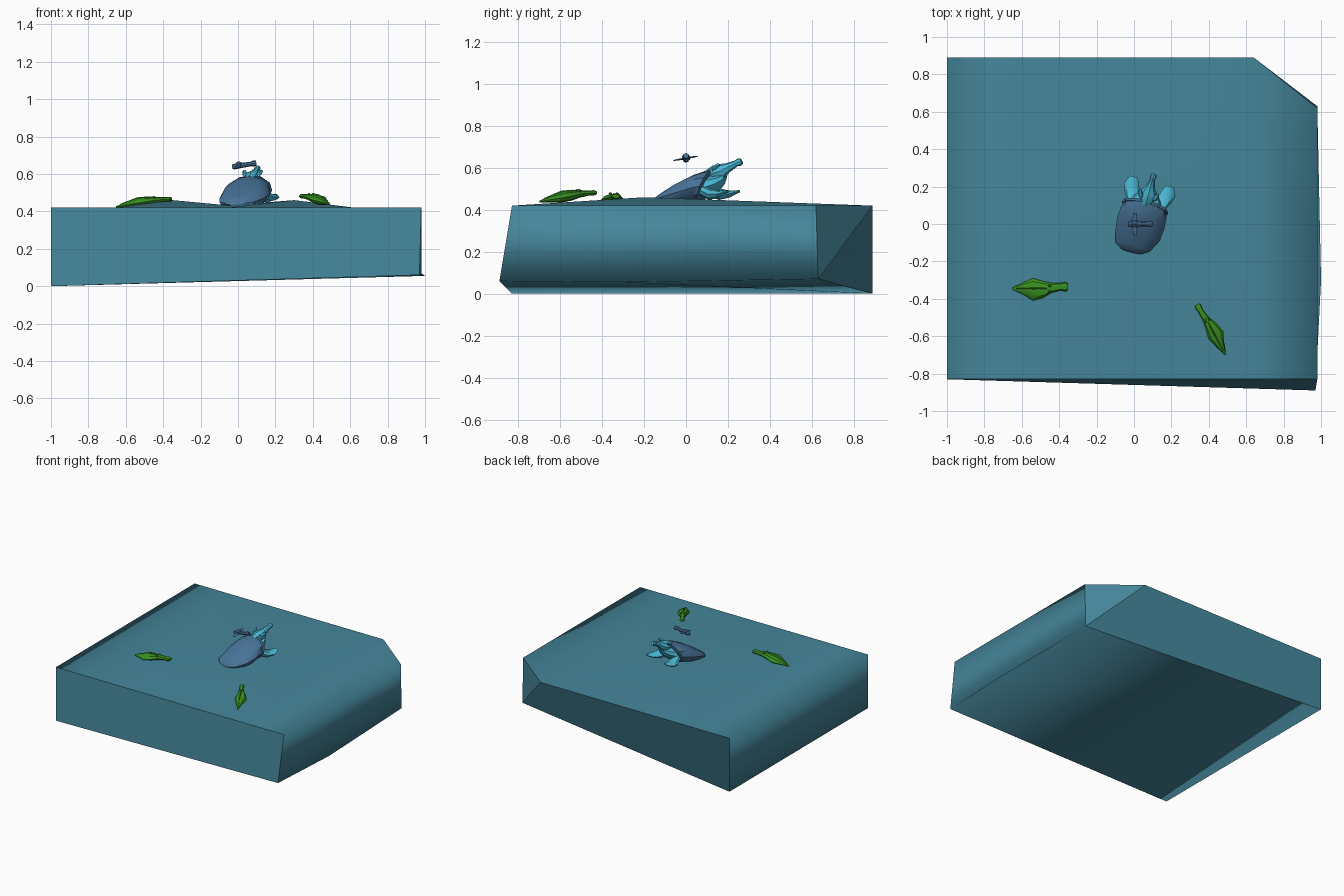
import bpy, bmesh
from math import radians, cos, sin, pi
from mathutils import Vector, Matrix

cube = bpy.data.objects.get("Cube")
if cube:
    bpy.data.objects.remove(cube, do_unlink=True)


def material(name, rgb):
    m = bpy.data.materials.new(name)
    m.use_nodes = True
    col = (*rgb, 1.0)
    m.diffuse_color = col
    m.node_tree.nodes["Principled BSDF"].inputs["Base Color"].default_value = col
    return m


WATER = material("teal water", (0.06, 0.24, 0.33))
SHELL = material("slate blue shell", (0.065, 0.17, 0.31))
SKIN = material("light blue skin", (0.07, 0.48, 0.66))
GREEN = material("leaf green", (0.04, 0.28, 0.015))


def finish(name, bm, mat, angle=None):
    bmesh.ops.recalc_face_normals(bm, faces=bm.faces)
    mesh = bpy.data.meshes.new(name)
    bm.to_mesh(mesh)
    bm.free()
    mesh.materials.append(mat)
    ob = bpy.data.objects.new(name, mesh)
    bpy.context.collection.objects.link(ob)
    if angle:
        bpy.ops.object.select_all(action='DESELECT')
        ob.select_set(True)
        bpy.context.view_layer.objects.active = ob
        bpy.ops.object.shade_smooth_by_angle(angle=radians(angle))
    return ob


def loft(name, stations, mat, frame, sides=10, lean=0.0, angle=35):
    """Rings along local y: (x, y, z, half width, half height); lean shears y by height."""
    bm = bmesh.new()
    rings = []
    for x, y, z, rx, rz in stations:
        ring = []
        for i in range(sides):
            a = 2 * pi * i / sides
            h = rz * sin(a)
            ring.append(bm.verts.new((x + rx * cos(a), y + lean * h, z + h)))
        rings.append(ring)
    for r0, r1 in zip(rings, rings[1:]):
        for i in range(sides):
            j = (i + 1) % sides
            bm.faces.new((r0[i], r0[j], r1[j], r1[i]))
    bm.faces.new(rings[0])
    bm.faces.new(rings[-1])
    bm.transform(frame)
    return finish(name, bm, mat, angle)


def frame(x, y, z, turn, scale=(1, 1, 1)):
    return (Matrix.Translation((x, y, z)) @ Matrix.Rotation(radians(turn), 4, 'Z')
            @ Matrix.Diagonal((*scale, 1)))


def ramp(points, t):
    for (a, u), (b, v) in zip(points, points[1:]):
        if a <= t <= b:
            return u + (v - u) * (t - a) / (b - a)
    return 0.0


# Water block: skewed slab with one cut corner and gently raised swells on top
TOP = 0.42
bm = bmesh.new()
A, B, C, D, E = [bm.verts.new((x, y, TOP)) for x, y in
                 ((-1, -.83), (.98, -.83), (.98, .62), (.64, .89), (-1, .89))]
a, b, m, c, e = [bm.verts.new(p) for p in
                 ((-1, -.83, 0), (.97, -.89, .06), (1, -.3, .055),
                  (.98, .63, .07), (-1, .89, 0))]
for loop in ((A, B, b, a), (B, C, c, m, b), (C, D, c), (D, E, e, c),
             (E, A, a, e), (a, b, m, c, e), (A, B, C, D, E)):
    bm.faces.new(loop)
swell_x = [(-.65, 0), (-.35, 1), (-.05, .3), (.3, 1), (.62, 0)]
swell_y = [(-.83, 0), (-.2, 1), (.89, 0)]
cuts = [(Vector((x, 0, 0)), Vector((1, 0, 0))) for x, _ in swell_x]
cuts.append((Vector((0, -.2, 0)), Vector((0, 1, 0))))
for point, normal in cuts:
    faces = [f for f in bm.faces if all(v.co.z > TOP - .01 for v in f.verts)]
    geom = set(faces) | {v for f in faces for v in f.verts} | {k for f in faces for k in f.edges}
    bmesh.ops.bisect_plane(bm, geom=list(geom), plane_co=point, plane_no=normal)
for v in bm.verts:
    if v.co.z > TOP - .01:
        v.co.z += .04 * ramp(swell_x, v.co.x) * ramp(swell_y, v.co.y)
bmesh.ops.recalc_face_normals(bm, faces=bm.faces)
for f in bm.faces:
    f.smooth = True
    if abs(f.normal.y) > .5:
        for k in f.edges:
            k.smooth = False
finish("water_block", bm, WATER)

# Shelled swimmer: domed shell opening forwards, with a rim
body = frame(.035, 0, 0, -15)
loft("shell", [(-.01, -.155, .445, .055, .012), (-.01, -.13, .45, .095, .03),
               (0, -.06, .47, .122, .06), (0, .01, .49, .13, .078),
               (0, .07, .508, .125, .08), (0, .1, .513, .112, .074)],
     SHELL, body, sides=12, lean=.4)
loft("shell_rim", [(0, .085, .51, .126, .08), (0, .1, .513, .126, .08),
                   (0, .105, .513, .1, .066)], SHELL, body, sides=12, lean=.4)

# Body, head and raised snout
loft("body", [(0, .06, .505, .095, .06), (0, .12, .51, .085, .055),
              (0, .16, .525, .06, .048), (0, .19, .545, .035, .035)],
     SKIN, body, lean=.3)
loft("head", [(0, .11, .565, .025, .025), (0, .145, .575, .043, .036),
              (0, .18, .585, .042, .034), (0, .205, .6, .024, .022),
              (0, .25, .622, .013, .014), (0, .262, .627, .018, .018),
              (0, .275, .632, .014, .014)], SKIN, body, sides=8, lean=-.4)
for side, label in ((1, "left"), (-1, "right")):
    loft(label + "_flipper",
         [(side * .06, .08, .5, .03, .03), (side * .085, .14, .475, .04, .028),
          (side * .1, .19, .475, .042, .016), (side * .1, .235, .488, .022, .006)],
         SKIN, body, sides=8)
    loft(label + "_ear",
         [(side * .035, .14, .595, .014, .012), (side * .045, .165, .61, .012, .012),
          (side * .05, .18, .616, .004, .004)], SKIN, body, sides=6)

# Small hovering glider: tube, cross wing and hub
hover = frame(.035, 0, .648, -90) @ Matrix.Rotation(radians(9), 4, 'X')
loft("glider_tube", [(0, -.067, 0, .011, .011), (0, -.055, 0, .015, .015),
                     (0, .035, 0, .012, .012), (0, .045, 0, .016, .016),
                     (0, .064, 0, .013, .013)], SHELL, hover, sides=8)
loft("glider_wing", [(0, -.06, 0, .01, .003), (0, 0, 0, .014, .006),
                     (0, .056, 0, .01, .003)], SHELL,
     frame(.005, 0, .646, 0) @ Matrix.Rotation(radians(10), 4, 'X'), sides=6)
loft("glider_hub", [(0, -.02, 0, .008, .008), (0, 0, 0, .02, .02),
                    (0, .02, 0, .008, .008)], SHELL, frame(.005, 0, .648, 0), sides=8)

# Two green reptiles: tapered tail, broad back, narrow snout, ridge and eyes
for label, place in (("left", frame(.415, -.56, .016, 28, (.75, 1.03, 1))),
                     ("right", frame(-.5, -.345, 0, -90))):
    loft(label + "_reptile_body",
         [(0, -.152, .424, .004, .004), (0, -.09, .436, .034, .017),
          (.005, -.04, .444, .06, .026), (.005, .015, .452, .044, .024),
          (-.004, .06, .46, .026, .018), (-.01, .11, .464, .02, .012),
          (-.01, .135, .465, .026, .013), (-.01, .147, .465, .017, .009)],
         GREEN, place, sides=8)
    loft(label + "_reptile_ridge",
         [(0, -.13, .434, .003, .006), (0, -.04, .466, .007, .009),
          (0, .02, .472, .006, .008), (0, .05, .472, .003, .005)],
         GREEN, place, sides=4, angle=20)
    for s in (1, -1):
        loft(label + "_reptile_eye", [(s * .016, .04, .474, .004, .004),
                                      (s * .016, .05, .476, .009, .008),
                                      (s * .016, .06, .474, .004, .004)],
             GREEN, place, sides=6)
